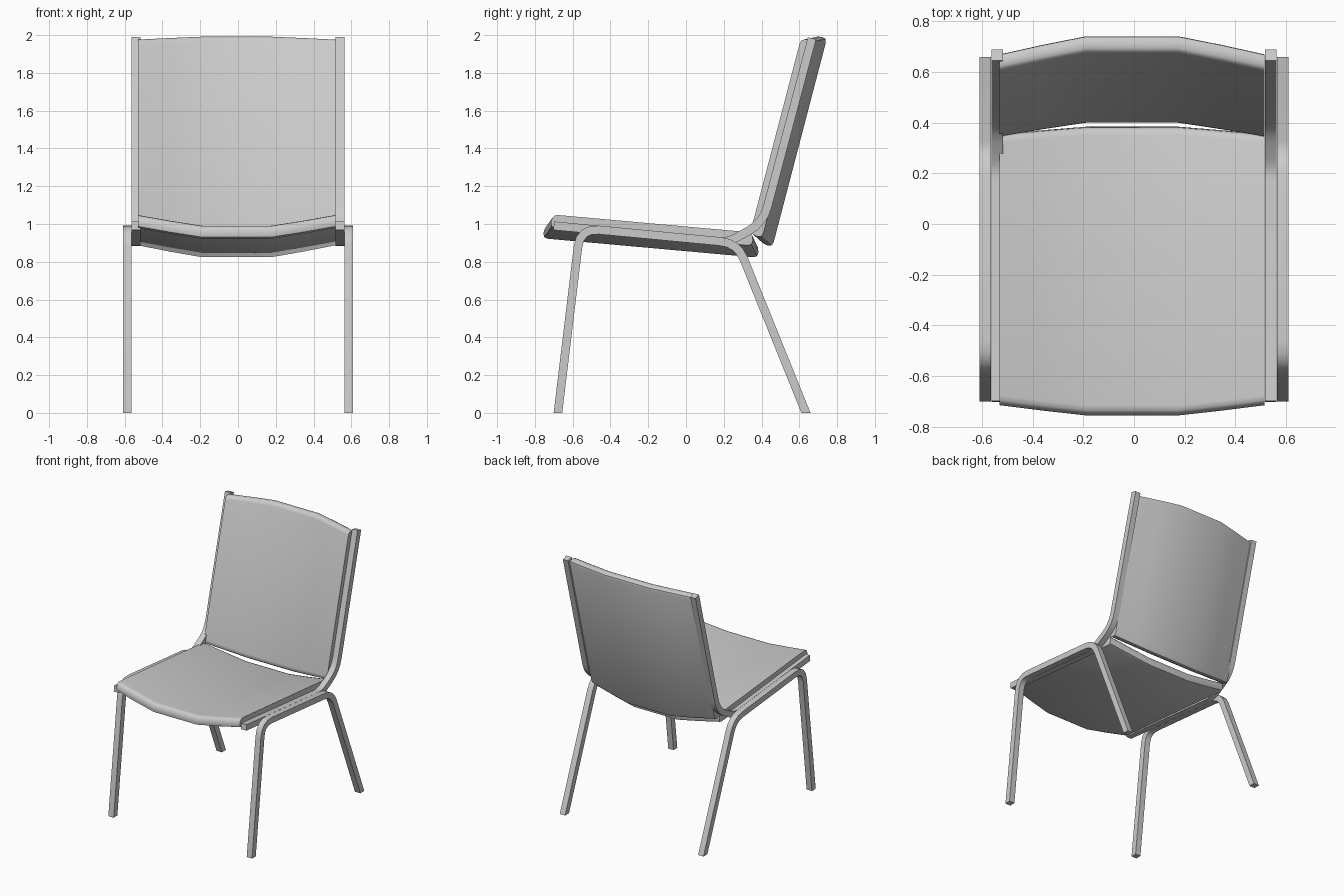
import bpy, bmesh, math
from mathutils import Vector

if "Cube" in bpy.data.objects:
    bpy.data.objects.remove(bpy.data.objects["Cube"])

TUBE = 0.0225  # half width of the square tube


def finish(name, bm, angle):
    bmesh.ops.recalc_face_normals(bm, faces=bm.faces)
    mesh = bpy.data.meshes.new(name)
    bm.to_mesh(mesh)
    bm.free()
    ob = bpy.data.objects.new(name, mesh)
    bpy.context.collection.objects.link(ob)
    bpy.ops.object.select_all(action='DESELECT')
    ob.select_set(True)
    bpy.context.view_layer.objects.active = ob
    bpy.ops.object.shade_smooth_by_angle(angle=math.radians(angle))
    return ob


def loft(name, rings, angle):
    """Skin a row of equal closed rings and cap both ends."""
    bm = bmesh.new()
    rows = [[bm.verts.new(p) for p in r] for r in rings]
    n = len(rows[0])
    for a, b in zip(rows, rows[1:]):
        for i in range(n):
            j = (i + 1) % n
            bm.faces.new((a[i], a[j], b[j], b[i]))
    bm.faces.new(rows[0])
    bm.faces.new(rows[-1])
    return finish(name, bm, angle)


def fillet(points, radii, steps=4):
    """Round the inner corners of a path with short quadratic arcs."""
    pts = [Vector(p) for p in points]
    out = [pts[0]]
    for a, c, b, r in zip(pts, pts[1:], pts[2:], radii):
        p = c + (a - c).normalized() * r
        q = c + (b - c).normalized() * r
        for k in range(steps + 1):
            t = k / steps
            out.append(p * (1 - t) ** 2 + c * 2 * t * (1 - t) + q * t * t)
    return out + [pts[-1]]


def tube(name, path, x, flat_ends=False):
    """Square tube along a (y, z) path at the given x."""
    def normal(a, b):
        d = (b - a).normalized()
        return Vector((-d.y, d.x))
    rings = []
    last = len(path) - 1
    for i, p in enumerate(path):
        n0 = normal(path[max(i - 1, 0)], path[max(i, 1)])
        n1 = normal(path[min(i, last - 1)], path[min(i + 1, last)])
        m = (n0 + n1).normalized()
        if flat_ends and i in (0, last):
            m = Vector((math.copysign(1, m.x), 0))
        m = m * (TUBE / m.dot(n0))
        rings.append([(x + sx * TUBE, p.x + s * m.x, p.y + s * m.y)
                      for sx, s in ((-1, -1), (1, -1), (1, 1), (-1, 1))])
    return loft(name, rings, 30)


def panel(name, start, end, thick, dip, bulge):
    """Dished panel: start/end are the upper side edge; the middle dips and bulges."""
    a, b = Vector(start), Vector(end)
    along = (b - a).normalized()
    down = Vector((along.y, -along.x))
    length = (b - a).length
    # rounded edge profile: (inset from end, depth fraction)
    edge = [(0.03, 0), (0.010, 0.05), (0.0, 0.22), (-0.006, 0.6), (0.0, 0.9), (0.02, 1)]
    rings = []
    for x, mid in ((-0.53, 0), (-0.36, 0.53), (-0.19, 1), (0.175, 1), (0.345, 0.53), (0.515, 0)):
        prof = [(i - bulge * mid, d) for i, d in edge]
        prof += [(length - i + bulge * mid, d) for i, d in reversed(edge)]
        rings.append([(x, *(a + along * s + down * (d * thick + dip * mid))) for s, d in prof])
    return loft(name, rings, 50)


# Dished seat and backrest
panel("seat", (-0.705, 1.05), (0.352, 0.955), 0.07, 0.06, 0.035)
panel("backrest", (0.339, 0.95), (0.608, 1.98), 0.068, 0.065, 0.033)

# Bent leg frames outside, seat and back rails inside
legs = fillet([(-0.678, 0), (-0.56, 0.978), (0.272, 0.899), (0.635, 0)], [0.10, 0.09])
rail = fillet([(-0.70, 0.991), (0.22, 0.903), (0.408, 1.005), (0.667, 1.983)], [0.05, 0.09])
for side, s in (("left", -1), ("right", 1)):
    tube(side + "_leg_frame", legs, s * 0.587, True)
    tube(side + "_seat_back_rail", rail, s * 0.54)
